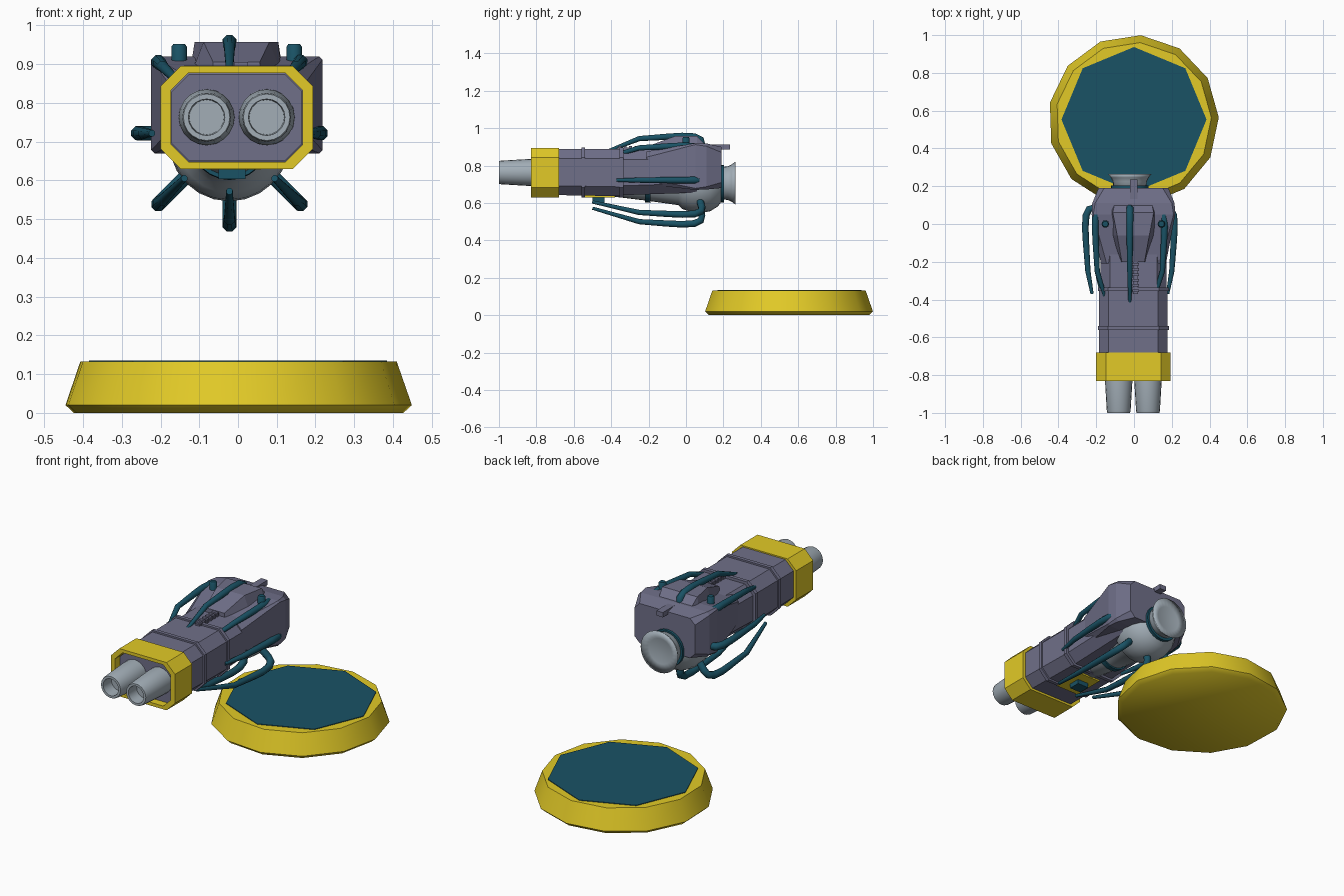
import bpy, bmesh
from math import sin, cos, pi, radians
from mathutils import Matrix, Vector

if "Cube" in bpy.data.objects:
    bpy.data.objects.remove(bpy.data.objects["Cube"])


def mat(name, col):
    m = bpy.data.materials.new(name)
    m.diffuse_color = (*col, 1)
    m.use_nodes = True
    m.node_tree.nodes["Principled BSDF"].inputs["Base Color"].default_value = m.diffuse_color
    return m


YELLOW = mat("yellow", (0.76, 0.59, 0.02))
TEAL = mat("teal", (0.010, 0.085, 0.13))
SLATE = mat("slate", (0.16, 0.16, 0.25))
STEEL = mat("steel", (0.36, 0.42, 0.47))


def finish(name, bm, m, smooth=None):
    bmesh.ops.recalc_face_normals(bm, faces=bm.faces)
    me = bpy.data.meshes.new(name)
    bm.to_mesh(me)
    bm.free()
    ob = bpy.data.objects.new(name, me)
    bpy.context.collection.objects.link(ob)
    me.materials.append(m)
    if smooth:
        bpy.ops.object.select_all(action='DESELECT')
        ob.select_set(True)
        bpy.context.view_layer.objects.active = ob
        bpy.ops.object.shade_smooth_by_angle(angle=radians(smooth))
    return ob


def skin(name, rings, m, smooth=None, closed=False):
    """Bridge rings of points; cap the ends or close the loop."""
    bm = bmesh.new()
    vs = [[bm.verts.new(p) for p in r] for r in rings]
    n = len(vs[0])
    pairs = list(zip(vs, vs[1:])) + ([(vs[-1], vs[0])] if closed else [])
    for a, b in pairs:
        for i in range(n):
            j = (i + 1) % n
            bm.faces.new((a[i], a[j], b[j], b[i]))
    if not closed:
        bm.faces.new(vs[0])
        bm.faces.new(vs[-1])
    return finish(name, bm, m, smooth)


def octagon(y, hw, z0, z1, c, x=-0.003):
    return [(x + a, y, z) for a, z in (
        (-hw + c, z0), (hw - c, z0), (hw, z0 + c), (hw, z1 - c),
        (hw - c, z1), (-hw + c, z1), (-hw, z1 - c), (-hw, z0 + c))]


def loft(name, sections, m, closed=False):
    return skin(name, [octagon(*s) for s in sections], m, closed=closed)


def lathe_y(name, profile, x, z, n, m, smooth=35, closed=False):
    rings = [[(x + r * cos(2 * pi * i / n), y, z + r * sin(2 * pi * i / n))
              for i in range(n)] for y, r in profile]
    return skin(name, rings, m, smooth, closed)


def lathe_z(name, profile, x, y, n, m, smooth=None, start=0.0):
    rings = [[(x + r * cos(start + 2 * pi * i / n), y + r * sin(start + 2 * pi * i / n), z)
              for i in range(n)] for z, r in profile]
    return skin(name, rings, m, smooth)


def tube(name, pts, radii, side, m, n=8):
    """Sweep an n-gon along a path lying in the plane normal to side."""
    rings = []
    pts = [Vector(p) for p in pts]
    for i, p in enumerate(pts):
        t = (pts[min(i + 1, len(pts) - 1)] - pts[max(i - 1, 0)]).normalized()
        up = t.cross(side).normalized()
        rings.append([p + radii[i] * (cos(2 * pi * (k + .5) / n) * side + sin(2 * pi * (k + .5) / n) * up)
                      for k in range(n)])
    return skin(name, rings, m, 50)


def box(name, lo, hi, m):
    bm = bmesh.new()
    size = [b - a for a, b in zip(lo, hi)]
    mid = [(a + b) / 2 for a, b in zip(lo, hi)]
    bmesh.ops.create_cube(bm, size=1, matrix=Matrix.Translation(mid) @ Matrix.Diagonal((*size, 1)))
    return finish(name, bm, m)


# Base dish with faceted top panel
lathe_z("base_dish", [(0, .43), (.02, .452), (.132, .413)], -.003, .549, 13, YELLOW, 60, radians(85))
lathe_z("base_panel", [(.10, .384), (.1355, .384)], 0, .553, 8, TEAL, None, radians(90))

# Twin barrels, hollow at the muzzle
for side, bx in (("left", -.081), ("right", .074)):
    lathe_y(side + "_barrel", [(-.76, .073), (-.84, .072), (-.99, .063), (-1.0, .060),
                               (-1.0, .047), (-.93, .045)], bx, .763, 20, STEEL)

# Yellow front collar, an open octagonal ring
loft("front_collar", [(-.68, .197, .63, .895, .052), (-.83, .197, .63, .895, .052),
                      (-.83, .170, .648, .877, .045), (-.68, .170, .648, .877, .045)], YELLOW, True)

# Main housing with raised bands
loft("housing", [(-.79, .168, .65, .875, .045), (-.69, .168, .65, .875, .045),
                 (-.685, .181, .642, .888, .05), (-.34, .181, .636, .888, .05),
                 (-.335, .174, .642, .882, .05), (.06, .174, .655, .885, .05)], SLATE)
for i, by in enumerate((-.55, -.345)):
    loft(f"housing_band_{i}", [(by - .01, .188, .63, .897, .053), (by + .01, .188, .63, .897, .053)], SLATE)

# Rear shroud with flared cheeks
loft("rear_shroud", [(-.21, .172, .70, .875, .03), (.05, .221, .67, .92, .008),
                     (.11, .218, .672, .918, .015), (.19, .185, .68, .90, .03)], SLATE)

# Tapered top cover, rear sight rod and toothed front rail
cover = ((-.2, .066, .06, .86, .905), (-.06, .115, .085, .88, .957),
         (.06, .12, .108, .88, .957), (.10, .115, .1, .87, .915))
skin("top_cover", [[(-.004 - b, y, lo), (-.004 + b, y, lo), (-.004 + t, y, hi), (-.004 - t, y, hi)]
                   for y, b, t, lo, hi in cover], SLATE)
box("sight_rod", (-.022, .06, .886), (.018, .235, .913), SLATE)
box("top_rail", (-.005, -.37, .87), (.022, -.18, .897), SLATE)
for i in range(6):
    box(f"rail_tooth_{i}", (-.009, -.36 + i * .028, .88), (.026, -.346 + i * .028, .905), SLATE)

# Rear bulb with slim front pod, flared tail and rings
lathe_y("rear_bulb", [(-.40, .05), (-.38, .07), (-.2, .092), (-.04, .115), (-.02, .135), (.03, .153),
                      (.08, .157), (.13, .147), (.17, .122), (.195, .09), (.205, .078)],
        -.022, .703, 24, STEEL, 40)
lathe_y("bulb_ring", [(.188, .085), (.188, .1), (.204, .1), (.204, .085)], -.022, .703, 24, TEAL, 35, True)
lathe_y("rear_flare", [(.19, .072), (.205, .088), (.225, .09), (.245, .1), (.265, .115), (.255, .07), (.25, .02)],
        -.022, .706, 24, STEEL, 180)
lathe_y("pod_ring", [(-.22, .08), (-.22, .1), (-.19, .102), (-.19, .08)], -.022, .703, 24, TEAL, 35, True)

# Underside fittings
box("underside_strip", (-.08, -.56, .628), (.06, -.38, .65), YELLOW)
box("underside_block", (-.05, -.5, .603), (.02, -.435, .645), TEAL)

# Eight tapering claw pipes around the bulb
names = ("right", "upper_right", "top", "upper_left", "left", "lower_left", "bottom", "lower_right")
for i, nm in enumerate(names):
    a = i * pi / 4
    k = 1.1 if i % 2 else 1.0
    tip_r, tip_y = (.2, -.37) if i in (0, 4) else (.155, -.42) if i < 4 else (.15, -.5)
    path = [(.07, .12), (.085, .19), (.08, .215), (.045, .232), (-.02, .236), (-.1, .232), (-.25, .222), (tip_y, tip_r)]
    pts = [(-.022 + k * r * cos(a), y, .722 + k * r * sin(a)) for y, r in path]
    radii = [.02, .02, .02, .02, .019, .018, .015, .009]
    tube(nm + "_claw_pipe", pts, radii, Vector((-sin(a), 0, cos(a))), TEAL)

# Small caps on the shroud roof
for side, cx in (("left", -.152), ("right", .145)):
    lathe_z(side + "_roof_cap", [(.87, .02), (.945, .02), (.952, .015)], cx, 0, 10, TEAL, 40)
